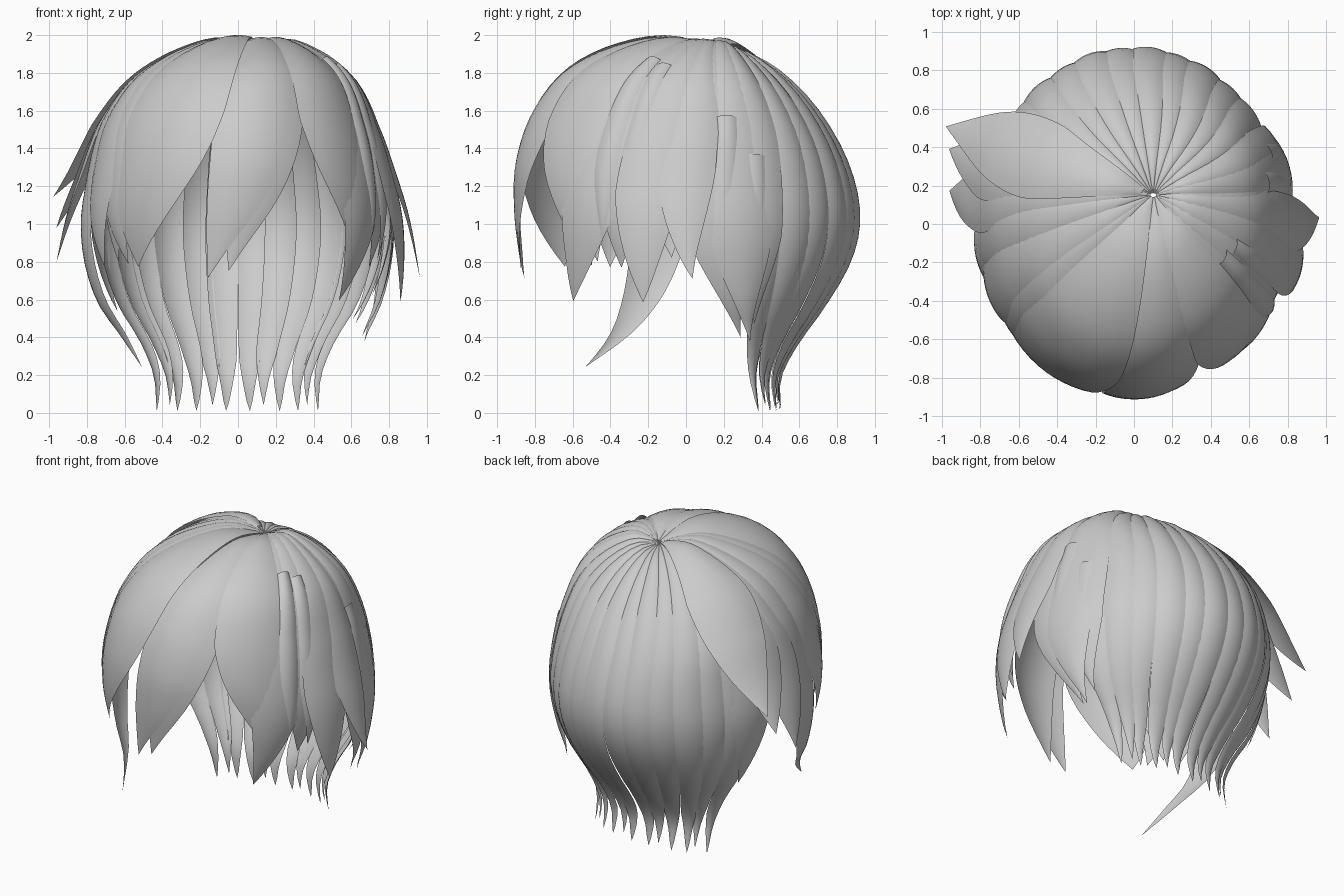
import bpy, bmesh, math
from mathutils import Vector

if "Cube" in bpy.data.objects:
    bpy.data.objects.remove(bpy.data.objects["Cube"])

# Head contour from crown to neck: front y,z | side x,z | back y,z | section centre y
CONTOUR = [
    (.14, 1.93, .015, 1.93, .16, 1.92, .15),
    (-.12, 1.98, .20, 1.96, .32, 1.90, .12),
    (-.40, 1.92, .42, 1.86, .50, 1.79, .08),
    (-.64, 1.79, .59, 1.72, .67, 1.62, .05),
    (-.80, 1.58, .70, 1.51, .81, 1.40, .03),
    (-.885, 1.33, .76, 1.27, .89, 1.18, 0),
    (-.90, 1.10, .79, 1.03, .905, .98, 0),
    (-.89, .88, .76, .80, .85, .78, .03),
    (-.87, .65, .68, .58, .72, .56, .10),
    (-.80, .45, .55, .38, .57, .35, .18),
    (-.70, .25, .48, .20, .49, .18, .23),
    (-.60, .02, .48, .01, .50, .01, .28),
]


def contour(u):
    """Smooth interpolation of the contour rows."""
    n = len(CONTOUR) - 1
    i = min(int(u), n - 1)
    f = u - i
    rows = [CONTOUR[max(0, min(n, i + k))] for k in (-1, 0, 1, 2)]
    return [b + .5 * f * (c - a + f * (2*a - 5*b + 4*c - d + f * (3*(b - c) + d - a)))
            for a, b, c, d in zip(*rows)]


def head(u, deg):
    """Point on the head; 0 deg = front, 90 = +x, 180 = back."""
    yf, zf, xs, zs, yb, zb, y0 = contour(u)
    s, c = math.sin(math.radians(deg)), math.cos(math.radians(deg))
    ye, ze = (yf, zf) if c > 0 else (yb, zb)
    x = .10 * max(0, 1 - u / 4) + xs * s
    return Vector((x, y0 + (ye - y0) * abs(c), zs + (ze - zs) * c * c))


def lock(name, a0, a1, half, end, taper, flare=0, lift=0, sweep=2, start=0, ridge=.02):
    """Pointed sheet of hair following the head from crown to tip."""
    bm = bmesh.new()
    rows, cols, grid = 28, 8, []
    for r in range(rows + 1):
        t = r / rows
        u = start + (end - start) * t
        ang = a0 + (a1 - a0) * t ** sweep
        k = max(0, (t - taper) / (1 - taper))
        w = 1 - k ** 1.4
        line = []
        for c in range(cols + 1):
            s = 2 * c / cols - 1
            d = ang + half * w * s
            p = head(u, d)
            out = Vector((p.x, p.y - .05, max(0, p.z - 1))).normalized()
            p += out * (ridge * (1 - s * s) * w + lift) * min(1, .2 + u / 2.5)
            rad = math.radians(ang)
            p += Vector((math.sin(rad), -math.cos(rad), 0)) * flare * t ** 4
            line.append(bm.verts.new(p))
        grid.append(line)
    for r in range(rows):
        for c in range(cols):
            bm.faces.new((grid[r][c], grid[r + 1][c], grid[r + 1][c + 1], grid[r][c + 1]))
    bmesh.ops.remove_doubles(bm, verts=bm.verts, dist=.0005)
    me = bpy.data.meshes.new(name)
    bm.to_mesh(me)
    bm.free()
    for f in me.polygons:
        f.use_smooth = True
    bpy.context.collection.objects.link(bpy.data.objects.new(name, me))


# Back locks running down to the nape
N = 12
for i in range(N):
    a = 118 + 124 * i / (N - 1)
    lock(f"back_lock_{i}", a, a + 2 * math.sin(i * 2.3), 6.4, 11 - .25 * (i % 3 == 1), .84,
         lift=.006 * (i % 2), ridge=.013)

# Fringe: start angle, tip angle, half width, tip level, taper start, flare, lift
FRINGE = [
    (-28, -44, 27, 7.3, .53, 0, .02),
    (16, -13, 18, 7.7, .52, 0, .0),
    (18, -4, 18, 7.55, .52, 0, -.008),
    (42, 55, 19, 7.2, .56, 0, .012),
]
# Locks on the +x side
RIGHT = [
    (64, 47, 14, 8.1, .60, .06, 0),
    (72, 66, 12, 7.2, .62, .0, .01),
    (81, 74, 11, 8.0, .68, .20, .015),
    (91, 89, 10, 7.4, .66, .22, .01),
    (98, 103, 11, 8.9, .70, .11, .0),
    (109, 107, 11, 9.0, .72, .14, .01),
    (116, 113, 9, 8.5, .74, .05, .012),
]
# Locks on the -x side, with the long curl and outward spikes
LEFT = [
    (-52, -57, 13, 7.1, .60, 0, .0),
    (-62, -50, 12, 7.2, .62, 0, .01),
    (-71, -63, 13, 7.2, .64, .03, .015),
    (-88, -48, 10, 9.9, .60, .20, 0, 4),
    (-86, -84, 11, 6.9, .66, .03, .012),
    (-98, -98, 12, 7.0, .66, .20, .01),
    (-106, -110, 12, 6.2, .70, .22, .015),
    (-114, -112, 11, 8.2, .70, .03, 0),
]
for group, specs in (("fringe", FRINGE), ("right_side", RIGHT), ("left_side", LEFT)):
    for i, spec in enumerate(specs):
        lock(f"{group}_lock_{i}", *spec)

# Narrow loose strands lying over the +x side
for i, (a, s, e) in enumerate([(63, 2.2, 6.6), (72, 2.4, 7), (104, 3.8, 7.8), (114, 4.6, 8.4)]):
    lock(f"loose_strand_{i}", a, a - 2, 4.5, e, .6, lift=.025, start=s)

# Broad raised lock crossing the crown to the rear left
lock("crown_overlay_lock", -118, -115, 21, 5.5, .45, .26, .04, start=.3)
